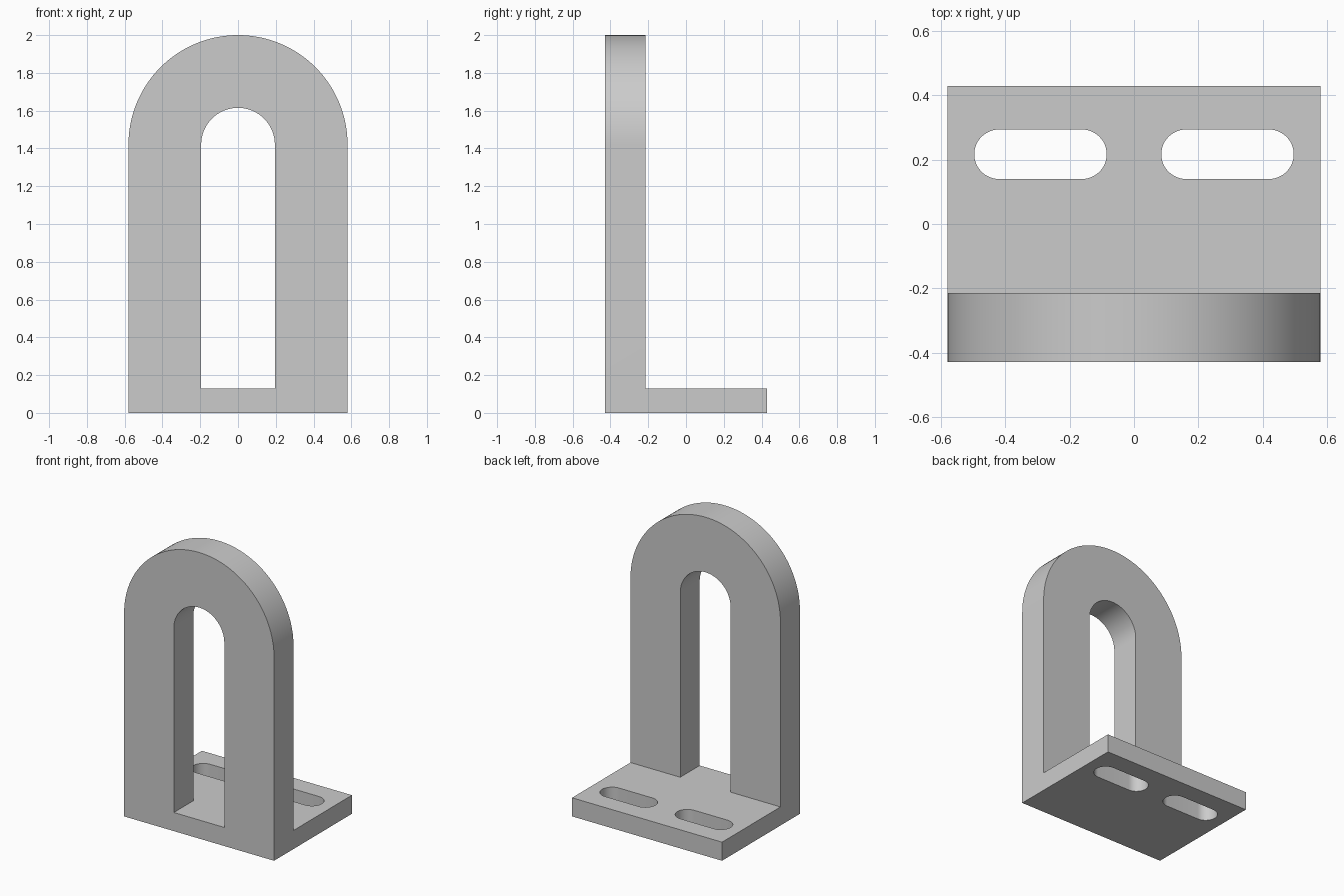
import bpy, bmesh, math

if "Cube" in bpy.data.objects:
    bpy.data.objects.remove(bpy.data.objects["Cube"], do_unlink=True)

HALF_W, DEPTH = 0.58, 0.43        # half width, half depth
ARC_Z, INNER_R = 1.42, 0.195      # arch centre height, opening radius
PLATE_Z, WALL_Y = 0.13, -0.215    # base plate top, rear face of upright

grey = bpy.data.materials.new("plain_grey")
grey.use_nodes = True
grey.diffuse_color = (0.6, 0.6, 0.6, 1)
grey.node_tree.nodes["Principled BSDF"].inputs["Base Color"].default_value = grey.diffuse_color


def prism(name, points, offset):
    """Extrude a closed loop of 3D points along an offset vector."""
    bm = bmesh.new()
    face = bm.faces.new([bm.verts.new(p) for p in points])
    ext = bmesh.ops.extrude_face_region(bm, geom=[face])["geom"]
    bmesh.ops.translate(bm, vec=offset, verts=[g for g in ext if isinstance(g, bmesh.types.BMVert)])
    bmesh.ops.recalc_face_normals(bm, faces=bm.faces)
    mesh = bpy.data.meshes.new(name)
    bm.to_mesh(mesh)
    bm.free()
    mesh.materials.append(grey)
    obj = bpy.data.objects.new(name, mesh)
    bpy.context.collection.objects.link(obj)
    return obj


def arc(cx, cy, r, start, steps):
    """Half circle of 2D points, counter-clockwise from the start angle."""
    angles = [start + math.pi * i / steps for i in range(steps + 1)]
    return [(cx + r * math.cos(a), cy + r * math.sin(a)) for a in angles]


def arch(name, r, bottom, y0, y1):
    outline = [(-r, bottom), (r, bottom)] + arc(0, ARC_Z, r, 0, 64)
    return prism(name, [(x, y0, z) for x, z in outline], (0, y1 - y0, 0))


def combine(target, cutter, operation):
    mod = target.modifiers.new(cutter.name, "BOOLEAN")
    mod.object, mod.operation, mod.solver = cutter, operation, "EXACT"
    bpy.context.view_layer.objects.active = target
    bpy.ops.object.modifier_apply(modifier=mod.name)
    bpy.data.objects.remove(cutter, do_unlink=True)


# L-shaped bracket, trimmed to the round-topped outline
profile = [(-DEPTH, 0), (DEPTH, 0), (DEPTH, PLATE_Z), (WALL_Y, PLATE_Z), (WALL_Y, 2.2), (-DEPTH, 2.2)]
bracket = prism("bracket", [(-0.8, y, z) for y, z in profile], (1.6, 0, 0))
combine(bracket, arch("outline_trim", HALF_W, -0.2, -0.6, 0.6), "INTERSECT")

# Arched opening in the upright, level with the plate
combine(bracket, arch("opening_cutter", INNER_R, PLATE_Z, -0.6, -0.1), "DIFFERENCE")

# Two mounting slots in the base plate
SLOT_R, SLOT_Y = 0.077, 0.217
for side in (-1, 1):
    cx, half = side * 0.291, 0.129
    slot = (arc(cx + half, SLOT_Y, SLOT_R, -math.pi / 2, 24)
            + arc(cx - half, SLOT_Y, SLOT_R, math.pi / 2, 24))
    combine(bracket, prism("slot_cutter", [(x, y, -0.1) for x, y in slot], (0, 0, 0.4)), "DIFFERENCE")

# Merge coplanar faces, then smooth the curved walls only
bm = bmesh.new()
bm.from_mesh(bracket.data)
bmesh.ops.remove_doubles(bm, verts=bm.verts, dist=1e-5)
bmesh.ops.dissolve_limit(bm, angle_limit=math.radians(0.5), verts=bm.verts, edges=bm.edges)
bm.to_mesh(bracket.data)
bm.free()
bpy.ops.object.select_all(action="DESELECT")
bracket.select_set(True)
bpy.context.view_layer.objects.active = bracket
bpy.ops.object.shade_smooth_by_angle(angle=math.radians(30))
